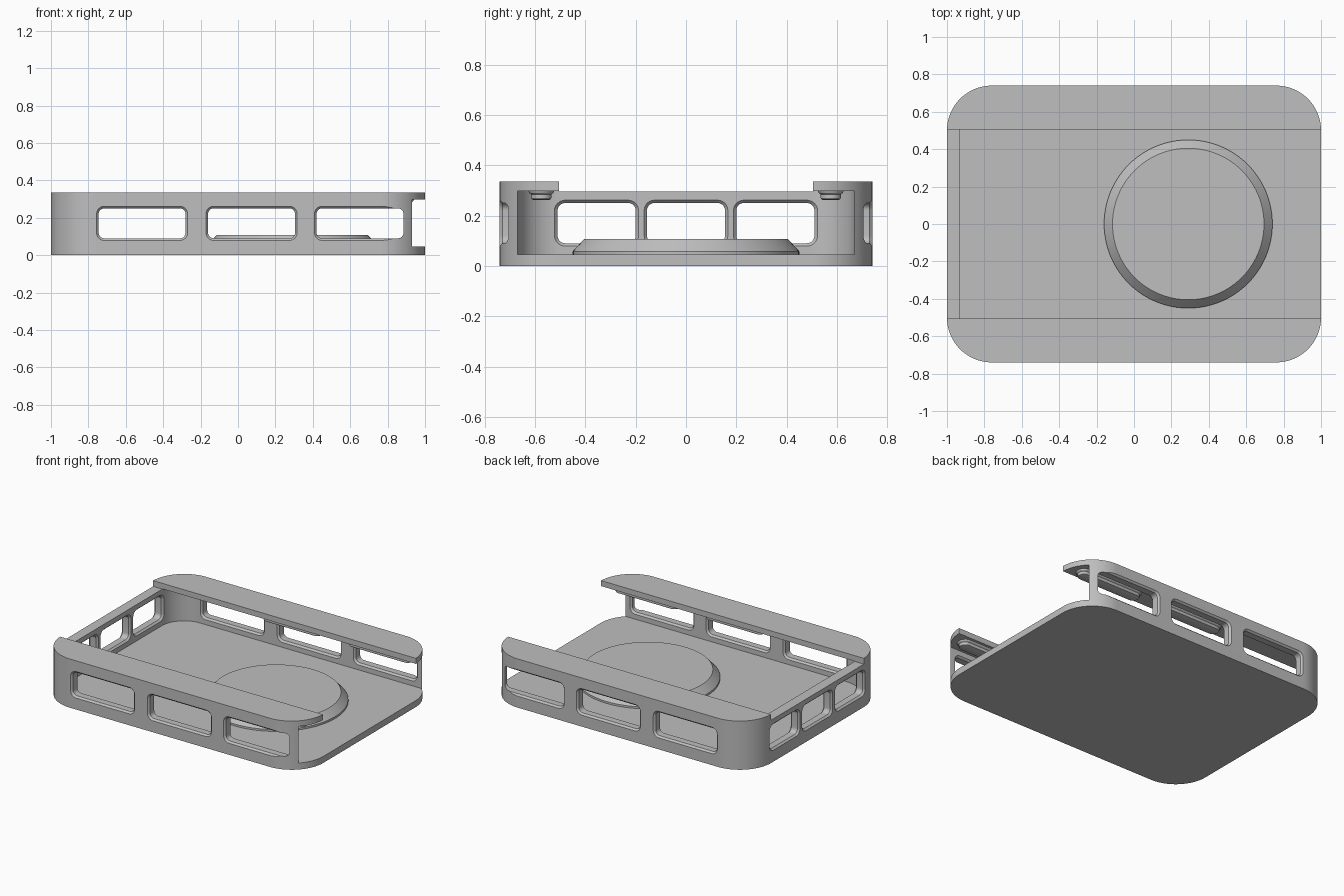
import bpy, bmesh, math

if "Cube" in bpy.data.objects:
    bpy.data.objects.remove(bpy.data.objects["Cube"])

grey = bpy.data.materials.new("plain grey")
grey.diffuse_color = (0.52, 0.52, 0.52, 1)
grey.use_nodes = True
grey.node_tree.nodes["Principled BSDF"].inputs["Base Color"].default_value = grey.diffuse_color


def rounded_rect(x0, x1, y0, y1, r, seg=8):
    """Counter-clockwise outline of a rectangle with round corners."""
    pts = []
    corners = [(x1 - r, y1 - r), (x0 + r, y1 - r), (x0 + r, y0 + r), (x1 - r, y0 + r)]
    for k, (cx, cy) in enumerate(corners):
        for i in range(seg + 1):
            a = math.pi / 2 * (k + i / seg)
            pts.append((cx + r * math.cos(a), cy + r * math.sin(a)))
    return pts


def circle(cx, cy, r, seg=96):
    return [(cx + r * math.cos(2 * math.pi * i / seg),
             cy + r * math.sin(2 * math.pi * i / seg)) for i in range(seg)]


def loft(name, layers, place=lambda u, v, d: (u, v, d)):
    """Solid through a stack of (depth, outline) layers."""
    bm = bmesh.new()
    rings = [[bm.verts.new(place(u, v, d)) for u, v in pts] for d, pts in layers]
    for a, b in zip(rings, rings[1:]):
        for i in range(len(a)):
            j = (i + 1) % len(a)
            bm.faces.new((a[i], a[j], b[j], b[i]))
    bm.faces.new(rings[0][::-1])
    bm.faces.new(rings[-1])
    bmesh.ops.recalc_face_normals(bm, faces=bm.faces)
    mesh = bpy.data.meshes.new(name)
    bm.to_mesh(mesh)
    bm.free()
    mesh.materials.append(grey)
    ob = bpy.data.objects.new(name, mesh)
    bpy.context.collection.objects.link(ob)
    return ob


def cut(target, cutter):
    mod = target.modifiers.new("cut", 'BOOLEAN')
    mod.operation, mod.solver, mod.object = 'DIFFERENCE', 'EXACT', cutter
    bpy.context.view_layer.objects.active = target
    bpy.ops.object.modifier_apply(modifier=mod.name)
    bpy.data.objects.remove(cutter)


def smooth(ob):
    bpy.ops.object.select_all(action='DESELECT')
    ob.select_set(True)
    bpy.context.view_layer.objects.active = ob
    bpy.ops.object.shade_smooth_by_angle(angle=math.radians(30))


# Tray body: rounded block, hollowed and open at the right end
body = rounded_rect(-1, 1, -0.74, 0.74, 0.24, 24)
tray = loft("tray", [(0, body), (0.335, body)])
hollow = rounded_rect(-0.93, 1.5, -0.67, 0.67, 0.17, 24)
cut(tray, loft("hollow_cutter", [(0.045, hollow), (0.297, hollow)]))

# Slot along the top, leaving a lip over each long wall
slot = [(-1.2, -0.505), (1.2, -0.505), (1.2, 0.505), (-1.2, 0.505)]
cut(tray, loft("slot_cutter", [(0.295, slot), (0.5, slot)]))


def window_layers(u0, u1, depths):
    return [(d, rounded_rect(u0 - g, u1 + g, 0.09 - g, 0.25 + g, 0.03 + g))
            for d, g in depths]


# Windows with eased edges: three through both long walls, three in the end wall
half = [(0.65, 0.03), (0.682, 0), (0.728, 0), (0.76, 0.03)]
both = [(-d, g) for d, g in reversed(half)] + half
for x0 in (-0.745, -0.16, 0.42):
    cut(tray, loft("window_cutter", window_layers(x0, x0 + 0.465, both),
                   lambda u, v, d: (u, d, v)))
end = [(-1.02, 0.03), (-0.988, 0), (-0.942, 0), (-0.91, 0.03)]
for y0 in (-0.51, -0.155, 0.2):
    cut(tray, loft("window_cutter", window_layers(y0, y0 + 0.31, end),
                   lambda u, v, d: (d, u, v)))
smooth(tray)

# Raised round pad with a sloping rim
smooth(loft("round_pad", [(0.04, circle(0.29, 0, 0.45)), (0.058, circle(0.29, 0, 0.45)),
                          (0.107, circle(0.29, 0, 0.405))]))

# Small rounded grip bars under both lips
for side in (-1, 1):
    for x0, x1 in ((-0.2, 0.24), (0.45, 0.93)):
        layers = []
        for z, g in ((0.3, 0.012), (0.29, 0.008), (0.284, 0), (0.27, 0), (0.265, -0.003), (0.262, -0.01)):
            yc, w = side * 0.575, 0.04 + g
            layers.append((z, rounded_rect(x0 - g, x1 + g, yc - w, yc + w, w * 0.98)))
        smooth(loft("grip_bar", layers))
